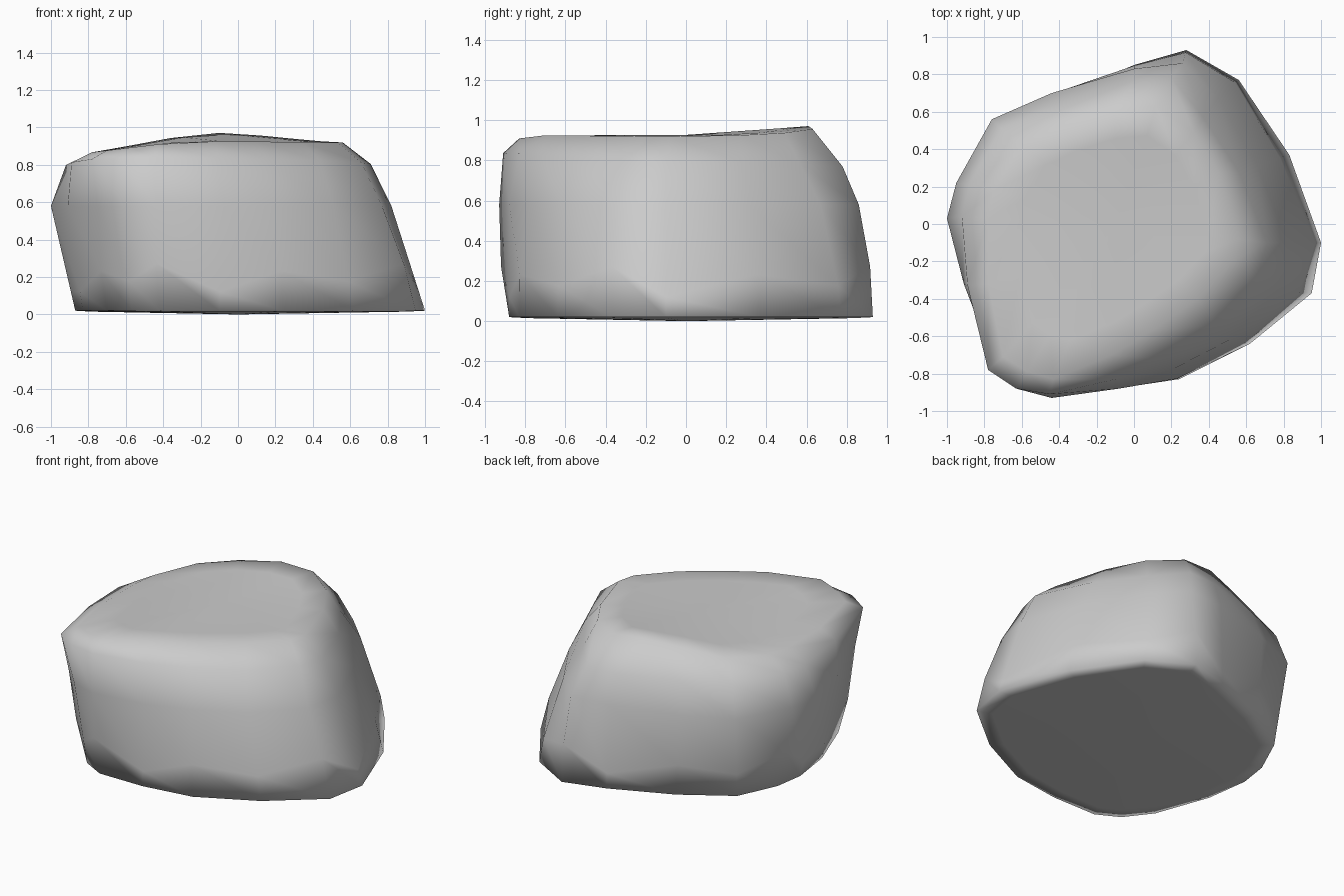
import bpy, bmesh
from mathutils import Vector

if "Cube" in bpy.data.objects:
    bpy.data.objects.remove(bpy.data.objects["Cube"])

# Outlines of the boulder, clockwise from the left side, seen from above
base = [(-.87, .02), (-.84, .22), (-.72, .48), (-.40, .68), (0, .85), (.28, .93),
        (.56, .77), (.83, .37), (1, -.10), (.95, -.37), (.62, -.64),
        (.24, -.83), (-.10, -.88), (-.42, -.88), (-.57, -.80), (-.70, -.63), (-.83, -.27)]
waist = [(-1, .03), (-.95, .22), (-.76, .56), (-.44, .70), (0, .83), (.26, .86),
         (.45, .67), (.66, .31), (.82, -.10), (.77, -.35), (.51, -.62),
         (.20, -.78), (-.08, -.88), (-.44, -.93), (-.61, -.88), (-.75, -.74), (-.91, -.32)]
shoulder = [(-.92, .04), (-.88, .21), (-.71, .51), (-.40, .64), (0, .77), (.20, .78),
            (.37, .57), (.56, .28), (.71, -.10), (.66, -.28), (.44, -.54),
            (.15, -.72), (-.10, -.83), (-.45, -.91), (-.63, -.88), (-.78, -.78), (-.89, -.33)]
crown = [(-.78, .03), (-.75, .18), (-.60, .42), (-.36, .53), (-.10, .61), (.12, .63),
         (.32, .49), (.45, .27), (.56, -.08), (.53, -.20), (.34, -.40),
         (.10, -.57), (-.12, -.70), (-.43, -.83), (-.57, -.79), (-.70, -.71), (-.78, -.32)]


# Nearly flat top, with a low rise at the back and a drop on the left
def top_z(x, y):
    rise = .075 * max(0, y) * max(0, 1 - 1.4 * abs(x + .1))
    return .925 + rise - .01 * max(0, x) - .12 * max(0, -x - .3)


bm = bmesh.new()


def ring(points):
    return [bm.verts.new(p) for p in points]


# Uneven low ring gives the chipped foot of the stone
low = []
for i, (b, w) in enumerate(zip(base, waist)):
    t = (.18, .45, .28, .38)[i % 4]
    p = Vector(b).lerp(Vector(w), t) * (1.02 if i % 2 or i == 6 else 1)
    low.append((p.x, p.y, .02 + .56 * t))

rings = [
    ring([(x * .9, y * .9, .015) for x, y in base]),
    ring([(x, y, .02) for x, y in base]),
    ring(low),
    ring([(x, y, .58) for x, y in waist]),
    ring([(x, y, .80 - .04 * y) for x, y in shoulder]),
    ring([(x, y, top_z(x, y)) for x, y in crown]),
    ring([(x * .75 - .02, y * .75, top_z(x * .75 - .02, y * .75)) for x, y in crown]),
]

# Sides and top
n = len(base)
for lower, upper in zip(rings, rings[1:]):
    for i in range(n):
        j = (i + 1) % n
        bm.faces.new((lower[i], lower[j], upper[j], upper[i]))


# Close the top and underside
def fan(loop, centre):
    c = bm.verts.new(centre)
    for i in range(n):
        bm.faces.new((loop[i], loop[(i + 1) % n], c))


fan(rings[-1], (-.1, 0, .927))
fan(rings[0], (0, 0, 0))

bmesh.ops.recalc_face_normals(bm, faces=bm.faces)
for f in bm.faces:
    f.smooth = True
mesh = bpy.data.meshes.new("boulder")
bm.to_mesh(mesh)
bm.free()
boulder = bpy.data.objects.new("boulder", mesh)
bpy.context.collection.objects.link(boulder)
